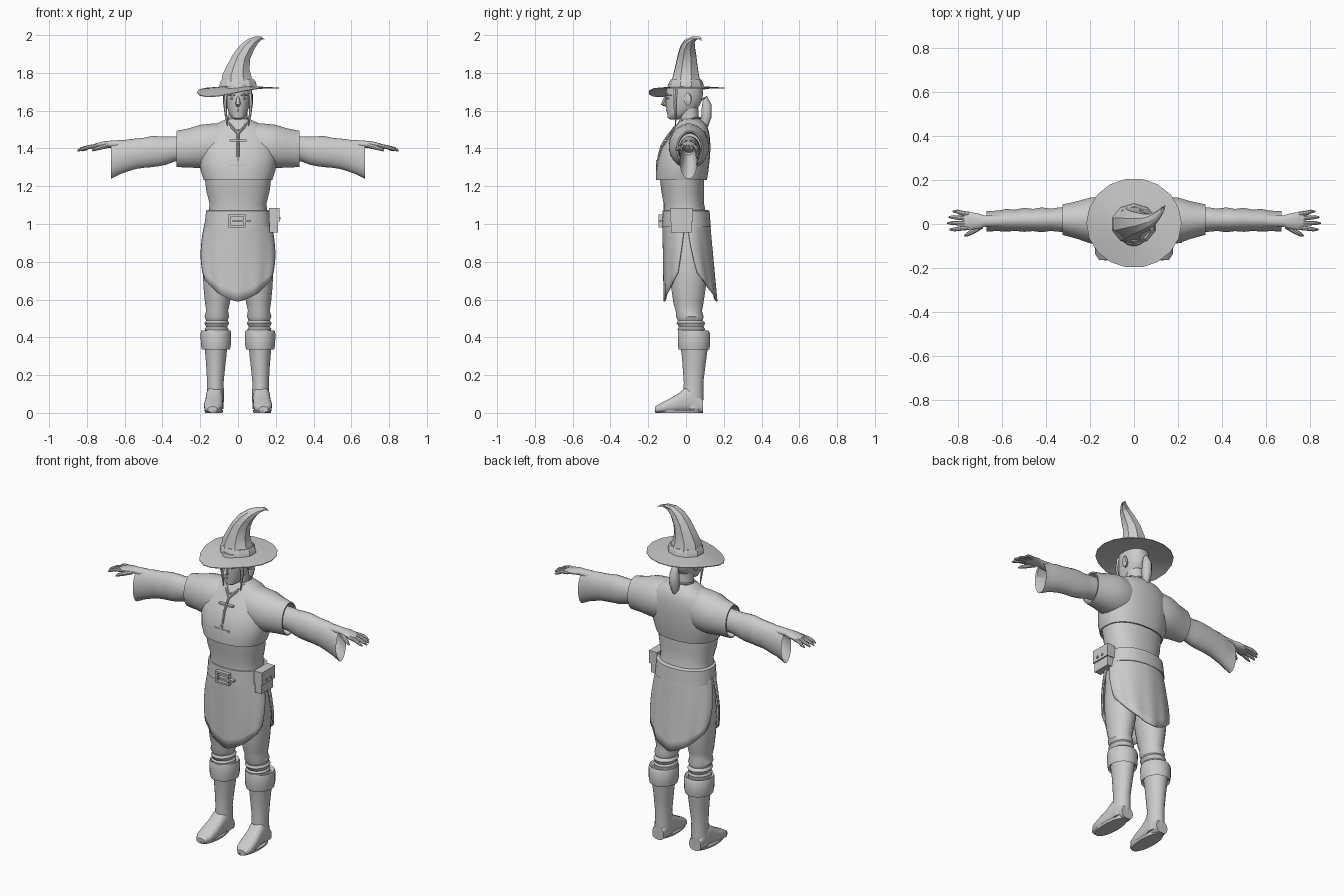
import bpy, math
from mathutils import Vector

clay = bpy.data.materials.new("light grey")
clay.diffuse_color = (0.6, 0.6, 0.6, 1)


def make(name, verts, faces, mirror=False, angle=40, thick=0):
    me = bpy.data.meshes.new(name)
    me.from_pydata(verts, [], faces)
    ob = bpy.data.objects.new(name, me)
    bpy.context.collection.objects.link(ob)
    me.materials.append(clay)
    bpy.ops.object.select_all(action='DESELECT')
    ob.select_set(True)
    bpy.context.view_layer.objects.active = ob
    bpy.ops.object.mode_set(mode='EDIT')
    bpy.ops.mesh.select_all(action='SELECT')
    bpy.ops.mesh.normals_make_consistent(inside=False)
    bpy.ops.object.mode_set(mode='OBJECT')
    bpy.ops.object.shade_smooth_by_angle(angle=math.radians(angle))
    if thick:
        m = ob.modifiers.new("thickness", 'SOLIDIFY')
        m.thickness, m.offset = thick, 0
    if mirror:
        m = ob.modifiers.new("mirror", 'MIRROR')
        m.use_axis = (True, False, False)
    return ob


def skin(name, rings, **kw):
    """Join rings of points into a capped tube."""
    n = len(rings[0])
    verts = [p for r in rings for p in r]
    faces = [(i * n + j, i * n + (j + 1) % n, (i + 1) * n + (j + 1) % n, (i + 1) * n + j)
             for i in range(len(rings) - 1) for j in range(n)]
    faces += [tuple(range(n)), tuple(range(len(verts) - n, len(verts)))]
    return make(name, verts, faces, **kw)


def loft(name, axis, sections, n=24, power=2.0, **kw):
    """Sections: (position on axis, centre a, centre b, radius a, radius b)."""
    rings = []
    for s, ca, cb, ra, rb in sections:
        ring = []
        for j in range(n):
            t = 2 * math.pi * (j + .5) / n
            c, d = math.cos(t), math.sin(t)
            a = ca + ra * math.copysign(abs(c) ** (2 / power), c)
            b = cb + rb * math.copysign(abs(d) ** (2 / power), d)
            ring.append({'z': (a, b, s), 'x': (s, a, b), 'y': (a, s, b)}[axis])
        rings.append(ring)
    return skin(name, rings, **kw)


def tube(name, pts, radii, n=8, **kw):
    pts = [Vector(p) for p in pts]
    rings = []
    for i, p in enumerate(pts):
        d = (pts[min(i + 1, len(pts) - 1)] - pts[max(i - 1, 0)]).normalized()
        u = d.cross(Vector((0, 1, 0.05))).normalized()
        v = d.cross(u)
        rings.append([p + radii[i] * (u * math.cos(2 * math.pi * j / n) + v * math.sin(2 * math.pi * j / n))
                      for j in range(n)])
    return skin(name, rings, **kw)


def box(name, lo, hi, **kw):
    v = [(x, y, z) for x in (lo[0], hi[0]) for y in (lo[1], hi[1]) for z in (lo[2], hi[2])]
    f = [(0, 1, 3, 2), (4, 6, 7, 5), (0, 4, 5, 1), (2, 3, 7, 6), (0, 2, 6, 4), (1, 5, 7, 3)]
    return make(name, v, f, **kw)


# Boots, cuffs and legs
loft("boot_shaft", 'z', [(.02, .122, .04, .046, .05), (.1, .12, .038, .046, .055), (.16, .12, .04, .044, .052),
     (.24, .118, .042, .05, .06), (.3, .117, .044, .056, .066), (.36, .117, .043, .062, .075)], mirror=True)
loft("boot_foot", 'y', [(.09, .122, .035, .038, .035), (.04, .122, .065, .046, .065), (0, .124, .07, .047, .067),
     (-.04, .127, .053, .047, .05), (-.09, .13, .038, .05, .036), (-.135, .133, .026, .045, .025),
     (-.163, .135, .018, .025, .015)], power=2.6, mirror=True)
loft("boot_sole", 'z', [(0, .128, -.04, .046, .122), (.014, .128, -.04, .05, .127)], mirror=True)
loft("boot_cuff", 'z', [(.35, .117, .042, .06, .07), (.335, .117, .042, .075, .082), (.36, .117, .042, .08, .086),
     (.42, .117, .042, .082, .086), (.435, .117, .04, .078, .08), (.42, .117, .04, .06, .065)], mirror=True, angle=30)
loft("trouser_leg", 'z', [(.4, .112, .03, .055, .062), (.445, .113, .028, .064, .073), (.455, .113, .028, .056, .066),
     (.475, .112, .026, .066, .076), (.49, .112, .022, .057, .066), (.51, .112, .02, .066, .074),
     (.54, .11, .015, .058, .07), (.58, .109, .013, .066, .08), (.66, .106, .013, .077, .092),
     (.76, .102, .013, .086, .1), (.88, .09, .01, .09, .1), (.96, .085, .005, .085, .1)], mirror=True)
loft("hips", 'z', [(.8, 0, .01, .07, .07), (.86, 0, .005, .15, .1), (1.02, 0, 0, .16, .115)])

# Skirt panels: pleated sheets narrowing towards a pointed hem
def panel(name, side, ry0, ry1):
    cols, rows, verts = 28, 8, []
    for i in range(rows + 1):
        f = i / rows
        for j in range(cols + 1):
            t = 2 * j / cols - 1
            hem = .59 + .15 * abs(t) ** 1.5
            a = t * math.radians(88 - 20 * f ** 1.3)
            k = 1 + .02 * f * math.cos(t * 5 * math.pi)
            rx = .168 + .037 * math.sin(f * math.pi * .6)
            ry = ry0 + (ry1 - ry0) * f
            verts.append((k * rx * math.sin(a), side * k * ry * math.cos(a), 1.03 + (hem - 1.03) * f))
    w = cols + 1
    faces = [(i * w + j, i * w + j + 1, i * w + w + j + 1, i * w + w + j) for i in range(rows) for j in range(cols)]
    make(name, verts, faces, thick=.007)

panel("skirt_front", -1, .122, .113)
panel("skirt_back", 1, .122, .16)

# Shirt waist, belt, buckle and pouch
loft("shirt", 'z', [(1.0, 0, 0, .165, .115), (1.07, 0, -.008, .155, .112), (1.11, 0, -.012, .152, .108),
     (1.17, 0, -.018, .168, .113), (1.25, 0, -.022, .178, .118)], power=2.3)
loft("belt", 'z', [(.985, 0, .002, .17, .122), (.985, 0, .002, .178, .13), (1.07, 0, 0, .17, .125),
     (1.075, 0, 0, .155, .11)], n=32, power=2.2)
for z0, z1, x0, x1 in ((.982, .992, -.05, .04), (1.04, 1.05, -.05, .04), (.982, 1.05, -.05, -.038),
                       (.982, 1.05, .028, .04), (1.01, 1.02, -.03, .07)):
    box("buckle_bar", (x0, -.146, z0), (x1, -.122, z1))
box("pouch", (.168, -.08, .955), (.212, .03, 1.07))
box("pouch_flap", (.165, -.086, 1.01), (.219, .036, 1.085))
for y in (-.045, -.005):
    box("pouch_stud", (.21, y - .006, 1.025), (.224, y + .006, 1.037))

# Jacket body and short sleeves, both with hollow ends
loft("jacket", 'z', [(1.27, 0, -.022, .165, .115), (1.232, 0, -.024, .176, .127), (1.232, 0, -.024, .182, .135),
     (1.28, 0, -.02, .198, .139), (1.34, 0, -.012, .205, .138), (1.4, 0, 0, .2, .13), (1.45, 0, .016, .19, .112),
     (1.49, 0, .025, .17, .097), (1.52, 0, .028, .135, .083), (1.545, 0, .025, .085, .062),
     (1.555, 0, .02, .062, .052), (1.52, 0, .02, .052, .045)], n=32, power=2.3)
loft("short_sleeve", 'x', [(.06, .015, 1.42, .09, .115), (.14, .015, 1.412, .107, .12), (.2, .016, 1.41, .105, .116),
     (.26, .018, 1.403, .086, .104), (.325, .02, 1.397, .07, .097), (.325, .02, 1.397, .063, .09),
     (.27, .02, 1.4, .06, .08)], mirror=True)
# Front closure and clasps
box("jacket_seam", (-.004, -.158, 1.25), (.004, -.145, 1.34))
tube("front_placket", [(0, -.15, 1.31), (0, -.143, 1.36), (0, -.13, 1.41), (0, -.1, 1.46), (0, -.068, 1.5)], [.007] * 5)
box("lower_clasp", (-.048, -.156, 1.306), (.048, -.142, 1.316))
box("upper_clasp", (-.045, -.118, 1.438), (.045, -.098, 1.448))
tube("collar_edge", [(0, -.085, 1.478), (.03, -.062, 1.51), (.055, -.02, 1.545), (.056, .04, 1.558), (0, .075, 1.56)],
     [.007] * 5, mirror=True)

# Bell sleeves, arms and hands
loft("bell_sleeve", 'x', [(.27, .02, 1.4, .055, .065), (.34, .02, 1.397, .056, .068), (.38, .019, 1.388, .051, .075),
     (.42, .019, 1.385, .057, .08), (.46, .018, 1.383, .051, .083), (.5, .019, 1.377, .055, .08),
     (.54, .017, 1.372, .049, .081), (.58, .017, 1.364, .052, .085), (.62, .014, 1.353, .047, .088),
     (.672, .013, 1.333, .047, .094), (.666, .013, 1.333, .041, .087), (.6, .015, 1.37, .037, .06),
     (.52, .016, 1.4, .03, .035)], mirror=True)
loft("forearm", 'x', [(.5, .016, 1.405, .032, .032), (.62, .014, 1.42, .028, .025), (.68, .013, 1.422, .026, .019),
     (.71, .013, 1.42, .036, .018), (.75, .014, 1.413, .041, .015), (.775, .014, 1.408, .036, .011)],
     n=16, mirror=True)
for y, reach, spread in ((.045, .825, .057), (.025, .843, .031), (.004, .85, .004), (-.016, .84, -.025)):
    tube("finger", [(.75, y, 1.412), (.79, (y + spread) / 2, 1.408), (reach - .02, spread, 1.398),
                    (reach, spread, 1.388)], [.011, .0105, .009, .004], mirror=True)
tube("thumb", [(.695, -.008, 1.415), (.73, -.032, 1.405), (.76, -.048, 1.395), (.772, -.053, 1.388)],
     [.014, .012, .009, .004], mirror=True)

# Neck, head and face
loft("neck", 'z', [(1.47, 0, .022, .062, .058), (1.53, 0, .018, .05, .05), (1.62, 0, .01, .05, .055)])
loft("head", 'z', [(1.553, 0, -.062, .018, .02), (1.562, 0, -.055, .034, .042), (1.585, 0, -.04, .048, .06),
     (1.615, 0, -.02, .058, .085), (1.65, 0, -.012, .066, .096), (1.69, 0, -.009, .071, .1),
     (1.74, 0, -.005, .07, .09)], power=2.2)
tube("nose", [(0, -.102, 1.675), (0, -.113, 1.655), (0, -.12, 1.637), (0, -.1, 1.627)], [.007, .01, .014, .009])
tube("lips", [(-.022, -.09, 1.602), (0, -.1, 1.603), (.022, -.09, 1.602)], [.003, .008, .003], n=6)
tube("brow", [(.012, -.105, 1.682), (.032, -.1, 1.686), (.054, -.076, 1.68)], [.005, .007, .004], mirror=True)
tube("eye", [(.014, -.1, 1.665), (.029, -.098, 1.666), (.045, -.085, 1.665)], [.003, .008, .003], mirror=True)
loft("ear", 'x', [(.055, .005, 1.655, .014, .024), (.075, .01, 1.66, .02, .034), (.08, .012, 1.662, .014, .026)],
     n=12, mirror=True)
tube("side_lock", [(.062, -.055, 1.71), (.069, -.06, 1.64), (.064, -.055, 1.58), (.056, -.055, 1.52)],
     [.012, .01, .007, .002], n=6, mirror=True)
tube("ponytail", [(0, .07, 1.66), (0, .1, 1.665), (0, .11, 1.63), (0, .108, 1.57), (0, .1, 1.52), (0, .096, 1.47)],
     [.012, .018, .027, .029, .019, .003], n=10)

# Hat: drooping brim, band and bent faceted cone
def brim_ring(f, dz):
    ring = []
    for j in range(18):
        a = 2 * math.pi * j / 18
        x, y = .217 * f * math.cos(a), .204 * f * math.sin(a) + .004
        droop = .047 * f ** 2 * max(0, math.cos(a - math.radians(225))) ** 2
        ring.append((x, y, 1.722 + dz - droop + .012 * (1 - f)))
    return ring

skin("hat_brim", [brim_ring(.3, -.004), brim_ring(.6, -.004), brim_ring(1, -.004), brim_ring(1, 0),
                  brim_ring(.6, 0), brim_ring(.3, 0)])
loft("hat_band", 'z', [(1.728, 0, 0, .104, .094), (1.75, 0, 0, .1, .09), (1.765, 0, 0, .09, .08)], n=10, angle=25)
cone = [((0, 0, 1.74), .098, .088), ((-.005, 0, 1.785), .083, .074), ((.002, .002, 1.83), .066, .064),
        ((.018, .005, 1.885), .052, .054), ((.048, .008, 1.935), .043, .042), ((.08, .018, 1.968), .032, .03),
        ((.108, .04, 1.984), .02, .02), ((.13, .066, 1.986), .012, .012), ((.141, .083, 1.972), .003, .003)]
rings = []
for i, (c, rx, ry) in enumerate(cone):
    tilt = .16 * i          # the cone leans right, then curls backwards
    rings.append([(c[0] + rx * math.cos(a) * math.cos(tilt * .7), c[1] + ry * math.sin(a),
                   c[2] - rx * math.cos(a) * math.sin(tilt * .7) * .8)
                  for a in (2 * math.pi * (j + .5) / 8 for j in range(8))])
skin("hat_cone", rings, angle=25)
